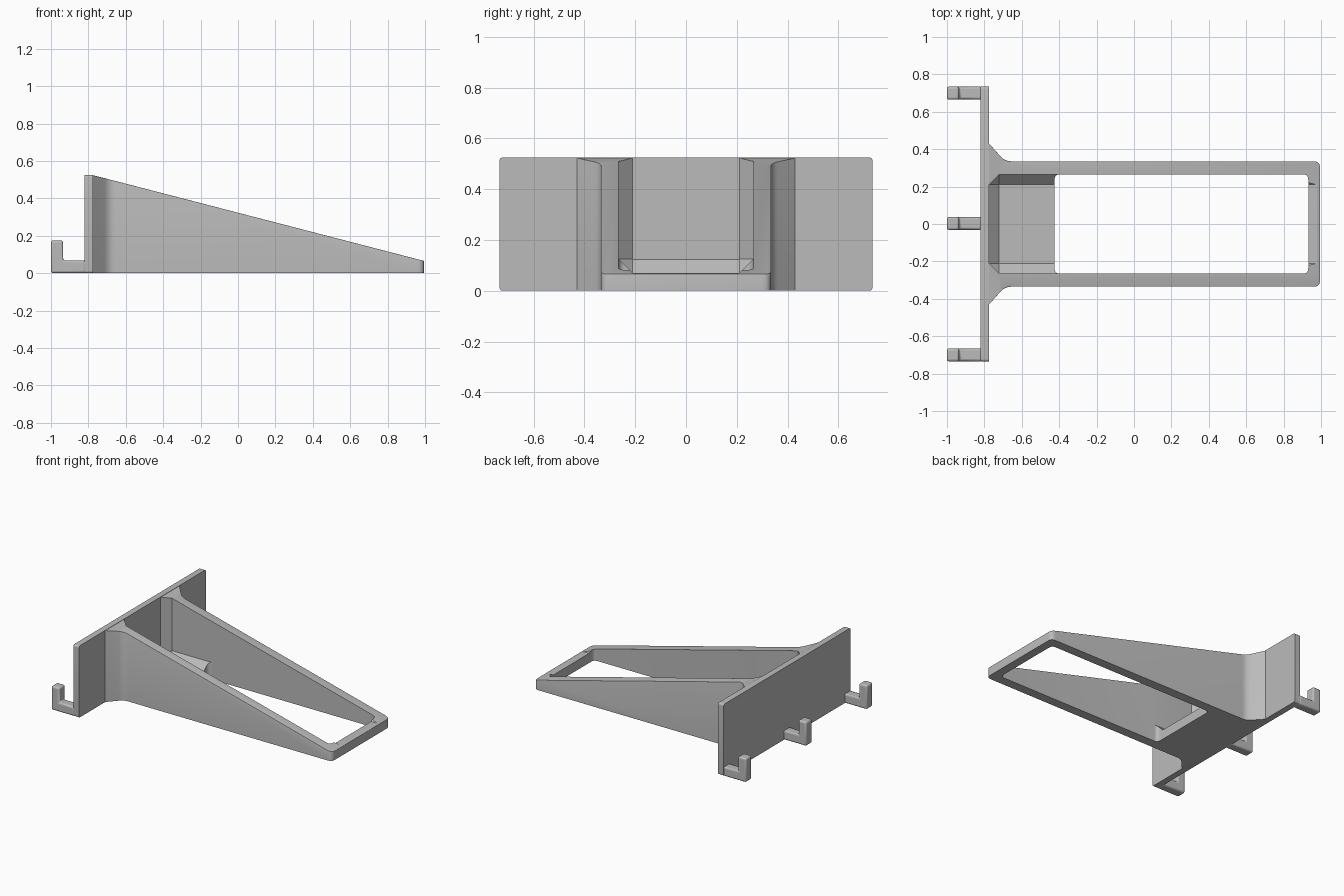
import bpy, bmesh, math
from mathutils import Vector

cube = bpy.data.objects.get("Cube")
if cube:
    bpy.data.objects.remove(cube, do_unlink=True)

grey = bpy.data.materials.new("plain grey")
grey.use_nodes = True
grey.diffuse_color = (0.5, 0.5, 0.5, 1)
grey.node_tree.nodes["Principled BSDF"].inputs["Base Color"].default_value = (0.5, 0.5, 0.5, 1)

FACE_X = -0.775                       # front face of the mounting plate
TOP = 0.525


def make(name, bm):
    bmesh.ops.recalc_face_normals(bm, faces=bm.faces)
    mesh = bpy.data.meshes.new(name)
    bm.to_mesh(mesh)
    bm.free()
    obj = bpy.data.objects.new(name, mesh)
    bpy.context.collection.objects.link(obj)
    mesh.materials.append(grey)
    return obj


def rounded(points, steps=5):
    """Turn (x, y, radius) corners into an outline with curved corners."""
    out = []
    for i, (x, y, cut) in enumerate(points):
        p = Vector((x, y))
        if cut == 0:
            out.append(p)
            continue
        a = p + (Vector(points[i - 1][:2]) - p).normalized() * cut
        b = p + (Vector(points[(i + 1) % len(points)][:2]) - p).normalized() * cut
        for k in range(steps + 1):
            t = k / steps
            out.append(a * (1 - t) ** 2 + p * 2 * t * (1 - t) + b * t ** 2)
    return out


def prism(outline, low, high, axes="xyz"):
    """Extrude an outline; high may be a function of the first axis."""
    bm = bmesh.new()
    top = high if callable(high) else (lambda u: high)
    def place(u, v, w):
        return (u, v, w) if axes == "xyz" else (u, w, v)
    lower = [bm.verts.new(place(p[0], p[1], low)) for p in outline]
    upper = [bm.verts.new(place(p[0], p[1], top(p[0]))) for p in outline]
    bm.faces.new(lower)
    bm.faces.new(upper)
    n = len(outline)
    for i in range(n):
        j = (i + 1) % n
        bm.faces.new((lower[i], lower[j], upper[j], upper[i]))
    bmesh.ops.recalc_face_normals(bm, faces=bm.faces)
    return bm, upper


def box(x0, x1, y0, y1, z0, z1):
    return prism([(x0, y0), (x1, y0), (x1, y1), (x0, y1)], z0, z1)[0]


def smooth(obj):
    bpy.ops.object.select_all(action="DESELECT")
    obj.select_set(True)
    bpy.context.view_layer.objects.active = obj
    bpy.ops.object.shade_smooth_by_angle(angle=math.radians(35))


def add_bevel(obj, width):
    mod = obj.modifiers.new("soft edges", "BEVEL")
    mod.width = width
    mod.segments = 3
    mod.limit_method = "ANGLE"


# Mounting plate with softened outer corners
half = 0.735
plate_outline = rounded([(-half, 0, 0.015), (half, 0, 0.015), (half, TOP, 0.015), (-half, TOP, 0.015)])
bm, _ = prism(plate_outline, -0.82, FACE_X)
for v in bm.verts:
    v.co = (v.co.z, v.co.x, v.co.y)
plate = make("mounting_plate", bm)
smooth(plate)

# Tapered arm with flared gussets where it meets the plate
side = [(-0.78, 0.435, 0), (FACE_X, 0.43, 0), (-0.69, 0.335, 0.035), (0.995, 0.335, 0.035)]
corners = side + [(x, -y, r) for x, y, r in reversed(side)]


def slope(x):
    return TOP - 0.001 - 0.259 * max(0, x - FACE_X)


bm, upper = prism(rounded(corners), 0, slope)
rim = set(upper)
edges = [e for e in bm.edges if e.verts[0] in rim and e.verts[1] in rim
         and max(v.co.x for v in e.verts) > FACE_X + 0.01]
bmesh.ops.bevel(bm, geom=edges, offset=0.018, segments=3, profile=0.5, affect="EDGES", clamp_overlap=True)
arm = make("tapered_arm", bm)

# Pocket cutter: chamfered along the floor and in the back corners
bm = box(FACE_X - 0.001, 1.1, -0.265, 0.265, 0.07, 0.8)
bm.edges.ensure_lookup_table()
chamfer = []
for e in bm.edges:
    a, b = (v.co for v in e.verts)
    on_floor = max(a.z, b.z) < 0.1
    at_back = max(a.x, b.x) < 0
    at_front = min(a.x, b.x) > 0
    on_top = min(a.z, b.z) > 0.5
    if (on_floor and not at_front) or (at_back and not on_top):
        chamfer.append(e)
bmesh.ops.bevel(bm, geom=chamfer, offset=0.055, segments=1, affect="EDGES")
pocket = make("pocket_cutter", bm)

# Through opening cutter with rounded corners
w = 0.2655
bm, _ = prism(rounded([(-0.425, -w, 0.03), (0.932, -w, 0.03), (0.932, w, 0.03), (-0.425, w, 0.03)]), -0.2, 0.8)
opening = make("opening_cutter", bm)

for cutter in (pocket, opening):
    mod = arm.modifiers.new("cut", "BOOLEAN")
    mod.operation = "DIFFERENCE"
    mod.solver = "EXACT"
    mod.object = cutter
    smooth(arm)
    bpy.ops.object.modifier_apply(modifier=mod.name)
    cutter.hide_render = True
    cutter.hide_viewport = True
    bpy.data.objects.remove(cutter, do_unlink=True)
smooth(arm)

# Three upturned hooks behind the plate
hook_profile = [(-0.815, 0), (-1, 0), (-1, 0.175), (-0.935, 0.175), (-0.935, 0.068), (-0.815, 0.068)]
for name, y in (("left_hook", 0.7), ("middle_hook", 0.003), ("right_hook", -0.7)):
    bm, _ = prism(hook_profile, y - 0.035, y + 0.035, axes="xzy")
    hook = make(name, bm)
    add_bevel(hook, 0.012)
    smooth(hook)
